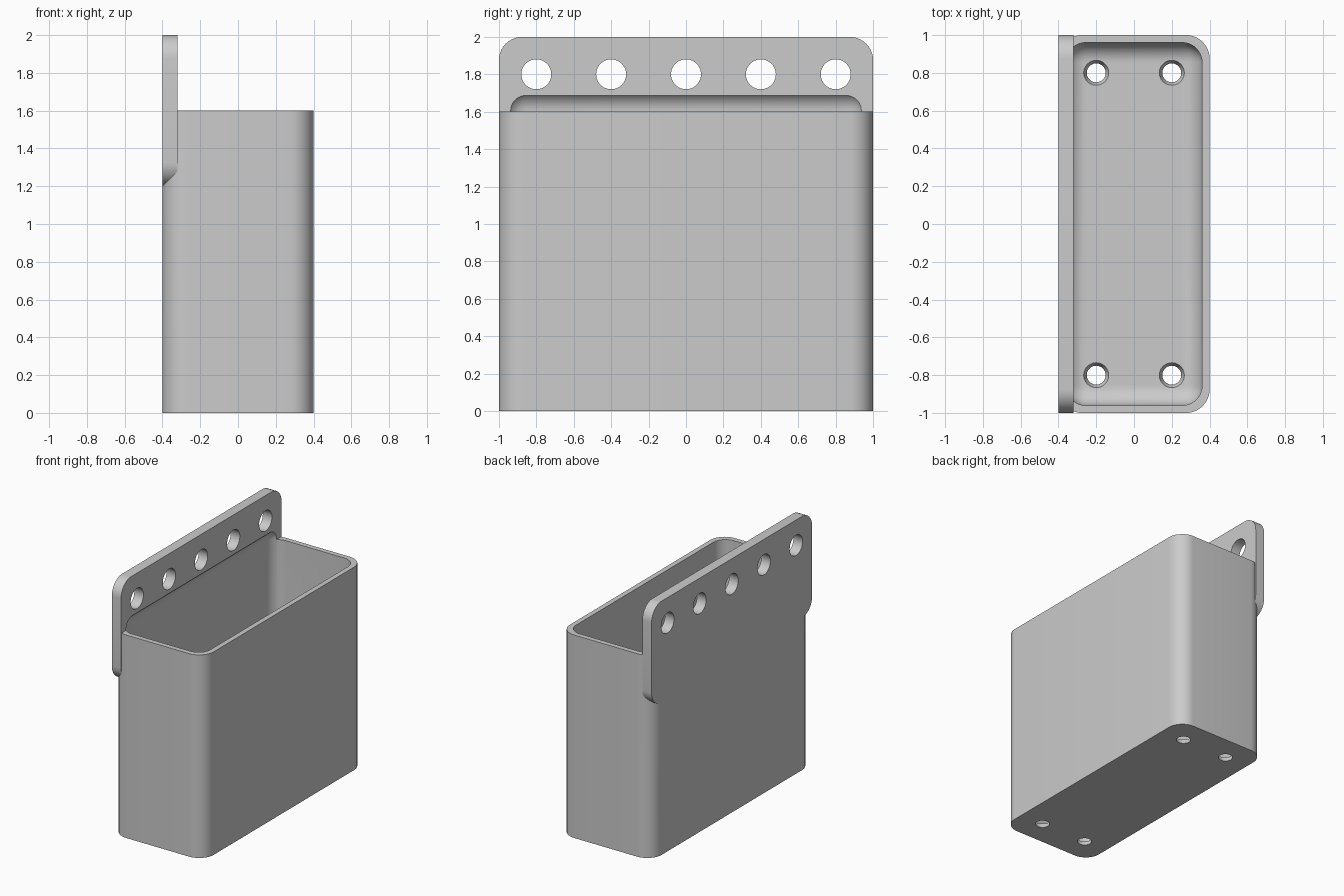
import bpy, bmesh
from math import radians
from mathutils import Vector, Matrix

cube = bpy.data.objects.get("Cube")
if cube:
    bpy.data.objects.remove(cube, do_unlink=True)

grey = bpy.data.materials.new("light grey")
grey.use_nodes = True
grey.diffuse_color = (0.6, 0.6, 0.6, 1)
grey.node_tree.nodes["Principled BSDF"].inputs["Base Color"].default_value = (0.6, 0.6, 0.6, 1)


def make_object(name, bm):
    bmesh.ops.recalc_face_normals(bm, faces=bm.faces)
    mesh = bpy.data.meshes.new(name)
    bm.to_mesh(mesh)
    bm.free()
    mesh.materials.append(grey)
    obj = bpy.data.objects.new(name, mesh)
    bpy.context.collection.objects.link(obj)
    return obj


def rounded_box(low, high, radius, axis=None):
    """Box with edges along one axis rounded, or every edge if axis is None."""
    low, high = Vector(low), Vector(high)
    bm = bmesh.new()
    bmesh.ops.create_cube(bm, size=1)
    bmesh.ops.scale(bm, vec=high - low, verts=bm.verts)
    bmesh.ops.translate(bm, vec=(low + high) / 2, verts=bm.verts)
    edges = [e for e in bm.edges if axis is None
             or abs((e.verts[0].co - e.verts[1].co).normalized()[axis]) > 0.9]
    bmesh.ops.bevel(bm, geom=edges, offset=radius, segments=10, profile=0.5, affect='EDGES')
    return bm


def add_cone(bm, centre, r1, r2, depth, along_x=False):
    turn = Matrix.Rotation(radians(90), 4, 'Y') if along_x else Matrix.Identity(4)
    bmesh.ops.create_cone(bm, cap_ends=True, segments=40, radius1=r1, radius2=r2,
                          depth=depth, matrix=Matrix.Translation(centre) @ turn)


def combine(target, tool, operation):
    mod = target.modifiers.new(operation.lower(), 'BOOLEAN')
    mod.operation, mod.solver, mod.object = operation, 'EXACT', tool
    tool.hide_render = True
    bpy.context.view_layer.objects.active = target
    bpy.ops.object.modifier_apply(modifier=mod.name)
    bpy.data.objects.remove(tool, do_unlink=True)


# Outer body of the bin
bin_body = make_object("wall_bin", rounded_box((-0.4, -1, 0), (0.4, 1, 1.6), 0.125, 2))

# Mounting plate with a sloped underside
bm = rounded_box((-0.4, -1, 1.2), (-0.32, 1, 2), 0.125, 0)
bmesh.ops.bisect_plane(bm, geom=bm.verts[:] + bm.edges[:] + bm.faces[:], dist=1e-5,
                       plane_co=(-0.32, 0, 1.275), plane_no=(1, 0, -1), clear_outer=True)
bmesh.ops.holes_fill(bm, edges=[e for e in bm.edges if e.is_boundary], sides=0)
combine(bin_body, make_object("mounting_plate", bm), 'UNION')

# Rounded cavity, reaching slightly into the plate
cavity = rounded_box((-0.36, -0.96, 0.04), (0.36, 0.96, 1.71), 0.105)
combine(bin_body, make_object("cavity_cutter", cavity), 'DIFFERENCE')

# Row of mounting holes
bm = bmesh.new()
for i in range(-2, 3):
    add_cone(bm, (-0.36, i * 0.4, 1.8), 0.08, 0.08, 0.3, True)
combine(bin_body, make_object("mounting_hole_cutter", bm), 'DIFFERENCE')

# Drain holes, widening toward the inside of the floor
bm = bmesh.new()
for x in (-0.2, 0.2):
    for y in (-0.8, 0.8):
        add_cone(bm, (x, y, 0.02), 0.042, 0.074, 0.08)
combine(bin_body, make_object("drain_hole_cutter", bm), 'DIFFERENCE')

bpy.ops.object.select_all(action='DESELECT')
bin_body.select_set(True)
bpy.context.view_layer.objects.active = bin_body
bpy.ops.object.shade_smooth_by_angle(angle=radians(30))
